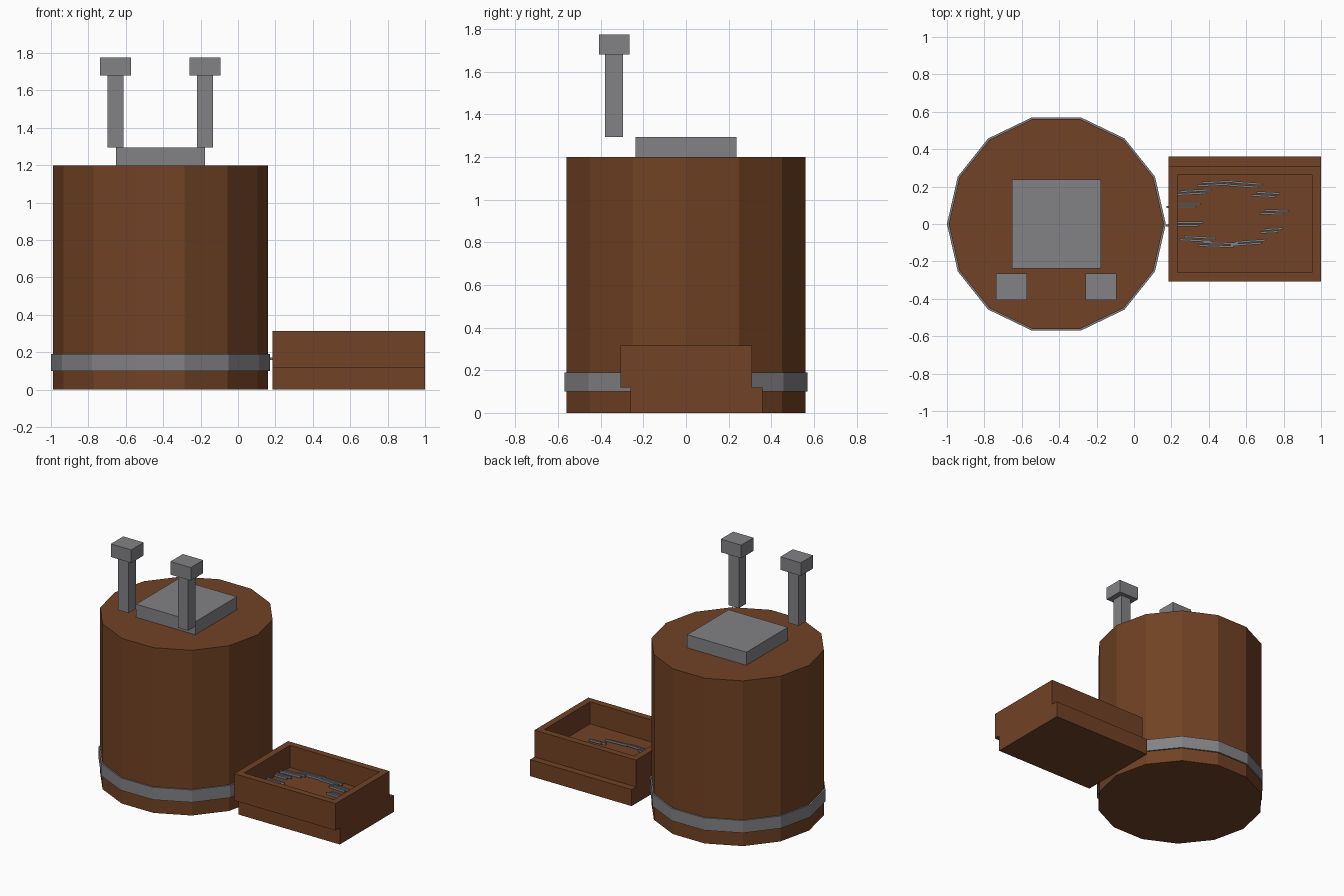
import bpy, bmesh, math
from mathutils import Matrix, Vector

if "Cube" in bpy.data.objects:
    bpy.data.objects.remove(bpy.data.objects["Cube"])


def material(name, rgb):
    m = bpy.data.materials.new(name)
    m.diffuse_color = (*rgb, 1)
    m.use_nodes = True
    m.node_tree.nodes["Principled BSDF"].inputs["Base Color"].default_value = m.diffuse_color
    return m


BROWN = material("brown wood", (0.165, 0.054, 0.018))
GREY = material("grey metal", (0.225, 0.225, 0.24))
STEEL = material("blue grey steel", (0.21, 0.23, 0.255))


def finish(name, bm, mat):
    bmesh.ops.recalc_face_normals(bm, faces=bm.faces)
    me = bpy.data.meshes.new(name)
    bm.to_mesh(me)
    bm.free()
    me.materials.append(mat)
    ob = bpy.data.objects.new(name, me)
    bpy.context.collection.objects.link(ob)
    return ob


def add_box(bm, lo, hi, yaw=0):
    lo, hi = Vector(lo), Vector(hi)
    mat = (Matrix.Translation((lo + hi) / 2) @ Matrix.Rotation(yaw, 4, 'Z')
           @ Matrix.Diagonal((*(hi - lo), 1)))
    return bmesh.ops.create_cube(bm, size=1, matrix=mat)


def box(name, lo, hi, mat):
    bm = bmesh.new()
    add_box(bm, lo, hi)
    return finish(name, bm, mat)


CX, SIDES = -0.415, 14


def circle(bm, r, z):
    return [bm.verts.new((CX + r * math.cos(2 * math.pi * i / SIDES),
                          r * math.sin(2 * math.pi * i / SIDES), z)) for i in range(SIDES)]


def bridge(bm, a, b):
    for i in range(SIDES):
        j = (i + 1) % SIDES
        bm.faces.new((a[i], a[j], b[j], b[i]))


# Barrel body
bm = bmesh.new()
low, top = circle(bm, 0.575, 0), circle(bm, 0.575, 1.2)
bridge(bm, low, top)
bm.faces.new(low)
bm.faces.new(top)
finish("barrel", bm, BROWN)

# Metal band round the barrel
bm = bmesh.new()
rings = [circle(bm, r, z) for r, z in ((0.585, 0.10), (0.585, 0.19), (0.57, 0.19), (0.57, 0.10))]
for k in range(4):
    bridge(bm, rings[k], rings[(k + 1) % 4])
finish("barrel_band", bm, GREY)

# Plate on the lid
box("lid_plate", (-0.652, -0.238, 1.2), (-0.176, 0.238, 1.295), GREY)

# Two posts with caps
for side, x in (("left", -0.655), ("right", -0.176)):
    box(side + "_post", (x - 0.042, -0.38, 1.295), (x + 0.042, -0.295, 1.68), GREY)
    box(side + "_post_cap", (x - 0.082, -0.407, 1.68), (x + 0.082, -0.265, 1.775), GREY)

# Tray: offset base and open upper box
box("tray_base", (0.185, -0.26, 0), (1.0, 0.36, 0.12), BROWN)
bm = bmesh.new()
add_box(bm, (0.185, -0.308, 0.12), (1.0, 0.31, 0.315))
lid = max(bm.faces, key=lambda f: f.calc_center_median().z)
bmesh.ops.inset_individual(bm, faces=[lid], thickness=0.067)
inner = bmesh.ops.extrude_discrete_faces(bm, faces=[lid])["faces"][0]
for v in inner.verts:
    v.co.z = 0.155
bmesh.ops.remove_doubles(bm, verts=bm.verts, dist=0.0001)
finish("tray", bm, BROWN)

# Ring of thin steel pins on the tray floor: centre x, centre y, length, yaw in degrees
pins = [(0.32, 0.17, 0.19, 3), (0.265, 0.10, 0.18, 0), (0.27, 0.0, 0.20, 0),
        (0.34, -0.08, 0.19, -3), (0.45, -0.11, 0.21, -2), (0.61, -0.10, 0.19, 4),
        (0.735, -0.035, 0.12, 3), (0.75, 0.063, 0.15, -2), (0.705, 0.158, 0.15, -3),
        (0.60, 0.21, 0.18, -4), (0.44, 0.217, 0.20, 3)]
bm = bmesh.new()
for i, (x, y, length, yaw) in enumerate(pins):
    for s in (-1, 1):
        cx, cy = x + s * 0.012, y + s * 0.008
        add_box(bm, (cx - length / 2 + 0.012, cy - 0.0055, 0.161 + 0.003 * s),
                (cx + length / 2 - 0.012, cy + 0.0055, 0.176 + 0.003 * s), math.radians(yaw))
finish("tray_pins", bm, STEEL)
